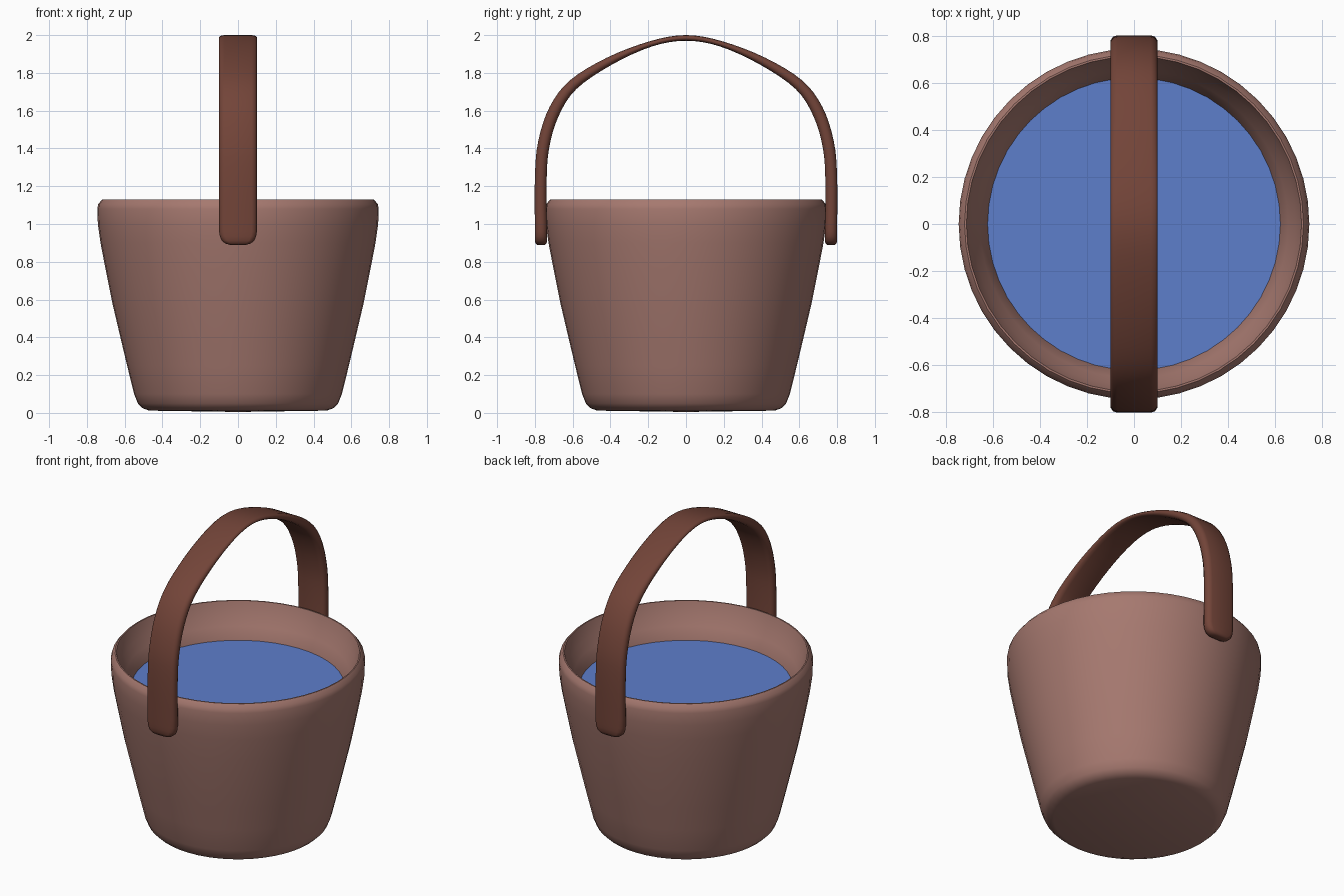
import bpy, bmesh, math
from mathutils import Vector

if "Cube" in bpy.data.objects:
    bpy.data.objects.remove(bpy.data.objects["Cube"])


def finish(name, bm, color, angle=35):
    bmesh.ops.recalc_face_normals(bm, faces=bm.faces[:])
    me = bpy.data.meshes.new(name)
    bm.to_mesh(me)
    bm.free()
    ob = bpy.data.objects.new(name, me)
    bpy.context.collection.objects.link(ob)
    mat = bpy.data.materials.new(name + "_color")
    mat.diffuse_color = (*color, 1)
    mat.use_nodes = True
    mat.node_tree.nodes["Principled BSDF"].inputs["Base Color"].default_value = mat.diffuse_color
    me.materials.append(mat)
    bpy.ops.object.select_all(action='DESELECT')
    ob.select_set(True)
    bpy.context.view_layer.objects.active = ob
    bpy.ops.object.shade_smooth_by_angle(angle=math.radians(angle))
    return ob


def lathe(name, profile, color, segments=48, angle=35):
    bm = bmesh.new()
    vs = [bm.verts.new((r, 0, z)) for r, z in profile]
    es = [bm.edges.new(p) for p in zip(vs, vs[1:])]
    bmesh.ops.spin(bm, geom=vs + es, cent=(0, 0, 0), axis=(0, 0, 1),
                   angle=math.tau, steps=segments, use_merge=True)
    bmesh.ops.remove_doubles(bm, verts=bm.verts[:], dist=1e-4)
    return finish(name, bm, color, angle)


# bucket body: outer wall, rim and inner wall in one profile
lathe("bucket_body", [
    (0, 0.005), (0.47, 0.012), (0.505, 0.025), (0.53, 0.05), (0.55, 0.1),
    (0.587, 0.25), (0.625, 0.41), (0.665, 0.58), (0.70, 0.755), (0.728, 0.9),
    (0.742, 1.0), (0.745, 1.08), (0.74, 1.105), (0.72, 1.13), (0.712, 1.13),
    (0.687, 1.045), (0.655, 0.99), (0.622, 0.915), (0.57, 0.6), (0.5, 0.12), (0, 0.12)],
    (0.38, 0.19, 0.16))

# water surface
bm = bmesh.new()
bmesh.ops.create_circle(bm, cap_ends=True, segments=48, radius=0.622)
for v in bm.verts:
    v.co.z = 0.915
finish("water", bm, (0.11, 0.21, 0.60))

# handle: half path as (outer y, outer z, inner y, inner z), mirrored over y
half = [(0.80, 0.96, 0.735, 0.96), (0.80, 1.25, 0.738, 1.22),
        (0.782, 1.44, 0.725, 1.40), (0.722, 1.62, 0.675, 1.57),
        (0.615, 1.76, 0.58, 1.715), (0.42, 1.88, 0.39, 1.845),
        (0.19, 1.968, 0.18, 1.94)]
keys = [Vector(k) for k in half] + [Vector((0, 2.0, 0, 1.97))]
keys += [Vector((-k[0], k[1], -k[2], k[3])) for k in reversed(half)]


def smooth(pts, n=4):
    out = []
    for i in range(len(pts) - 1):
        a, b, c, d = (pts[max(0, min(len(pts) - 1, i + j))] for j in (-1, 0, 1, 2))
        for s in range(n):
            t = s / n
            out.append(0.5 * (2 * b + (c - a) * t + (2 * a - 5 * b + 4 * c - d) * t * t
                              + (3 * b - a - 3 * c + d) * t ** 3))
    return out + [pts[-1]]


# rounded ends: (z, half width, thickness inset)
ends = [(0.89, 0.045, 0.012), (0.897, 0.068, 0.003), (0.912, 0.086, 0), (0.935, 0.096, 0)]
cap = lambda s: [(Vector((s * (0.80 - i), z, s * (0.735 + i), z)), w) for z, w, i in ends]
rings = cap(1) + [(k, 0.10) for k in smooth(keys)] + cap(-1)[::-1]

bm = bmesh.new()
loops = []
for k, w in rings:
    outer, inner = Vector((0, k[0], k[1])), Vector((0, k[2], k[3]))
    half_section = [(w - 0.028, 0), (w - 0.010, 0.10), (w, 0.35)]
    section = half_section + [(x, 1 - t) for x, t in reversed(half_section)]
    section += [(-x, t) for x, t in reversed(section)]
    loops.append([bm.verts.new(outer.lerp(inner, t) + Vector((x, 0, 0))) for x, t in section])
for a, b in zip(loops, loops[1:]):
    for i in range(len(a)):
        j = (i + 1) % len(a)
        bm.faces.new((a[i], a[j], b[j], b[i]))
bm.faces.new(loops[0])
bm.faces.new(loops[-1])
finish("handle", bm, (0.17, 0.058, 0.04), 60)
